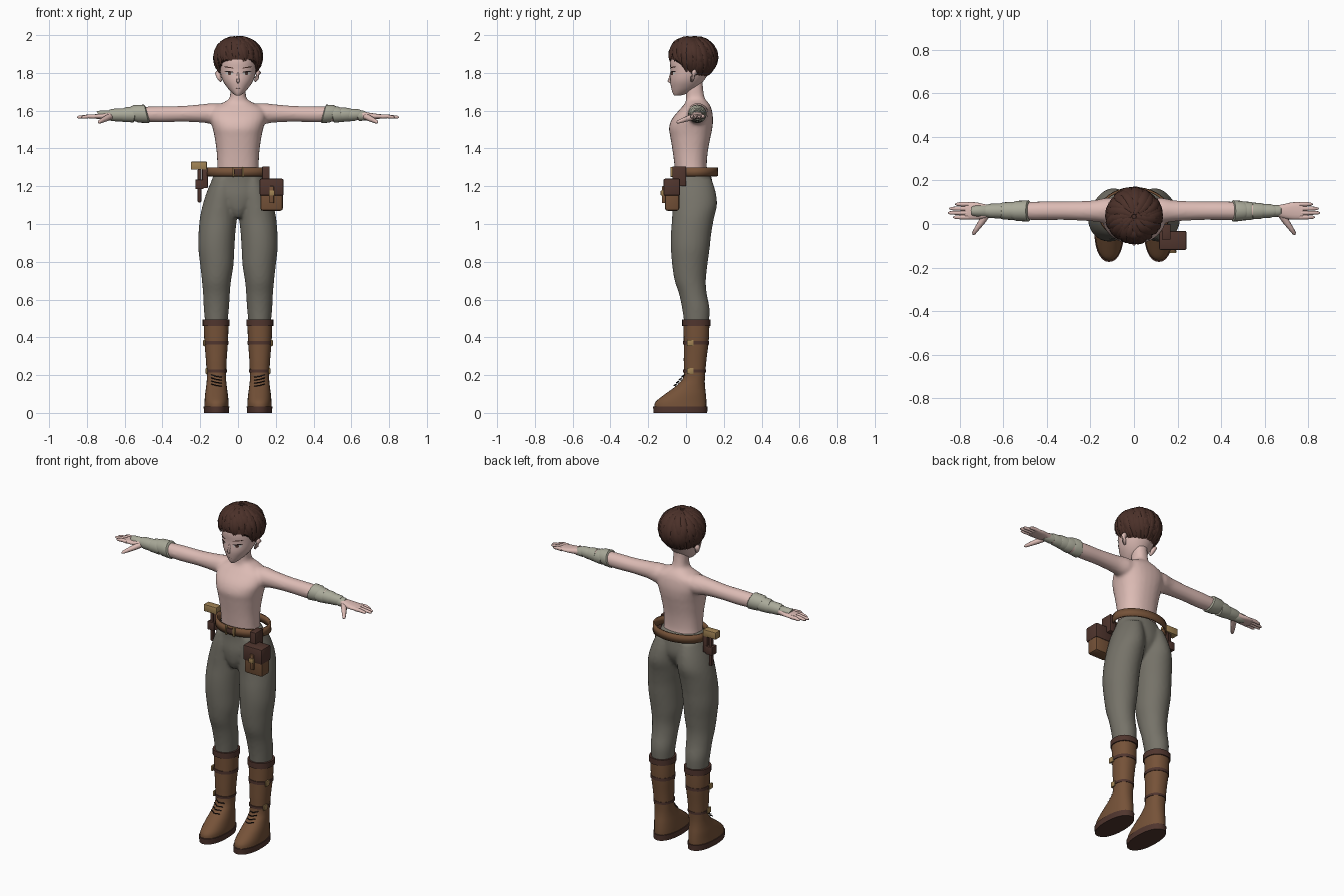
import bpy, bmesh, random
from math import sin, cos, pi, acos, sqrt, radians
from mathutils import Vector

random.seed(4)
cube = bpy.data.objects.get("Cube")
if cube:
    bpy.data.objects.remove(cube)


def material(name, *rgb):
    m = bpy.data.materials.new(name)
    m.use_nodes = True
    m.diffuse_color = (*rgb, 1)
    m.node_tree.nodes["Principled BSDF"].inputs["Base Color"].default_value = (*rgb, 1)
    return m


SKIN = material("skin", .72, .5, .46)
HAIR = material("dark brown hair", .07, .03, .022)
CLOTH = material("grey trouser cloth", .18, .17, .14)
LEATHER = material("brown leather", .18, .085, .04)
DARK = material("dark leather", .08, .036, .027)
WRAP = material("bandage", .4, .4, .32)
TAN = material("wood and brass", .36, .23, .09)
BLACK = material("black", .015, .01, .01)
WHITE = material("eye white", .6, .56, .53)


def finish(name, bm, mat, mirror=False, fuse=0, angle=40):
    """Turn a bmesh into a shaded object, optionally mirrored or fused."""
    bmesh.ops.recalc_face_normals(bm, faces=bm.faces)
    me = bpy.data.meshes.new(name)
    bm.to_mesh(me)
    bm.free()
    me.materials.append(mat)
    me.shade_smooth()
    me.set_sharp_from_angle(angle=radians(angle))
    ob = bpy.data.objects.new(name, me)
    bpy.context.collection.objects.link(ob)
    if mirror:
        ob.modifiers.new("mirror", 'MIRROR').use_mirror_merge = False
    if fuse:
        r = ob.modifiers.new("fuse", 'REMESH')
        r.mode, r.voxel_size, r.use_smooth_shade = 'VOXEL', fuse, True
        s = ob.modifiers.new("soften", 'SMOOTH')
        s.factor, s.iterations = .5, 5
    return ob


def spline(rows, steps):
    """Catmull-Rom interpolation between rows of numbers."""
    out = []
    for i in range(len(rows) - 1):
        quad = zip(rows[max(i - 1, 0)], rows[i], rows[i + 1], rows[min(i + 2, len(rows) - 1)])
        quad = list(quad)
        for s in range(steps):
            t = s / steps
            out.append([b + .5 * t * (c - a + t * (2*a - 5*b + 4*c - d + t * (3*(b - c) + d - a)))
                        for a, b, c, d in quad])
    return out + [list(rows[-1])]


def bridge(bm, rings, caps=True):
    for r, s in zip(rings, rings[1:]):
        for k in range(len(r)):
            j = (k + 1) % len(r)
            bm.faces.new((r[k], r[j], s[j], s[k]))
    if caps:
        bm.faces.new(rings[0])
        bm.faces.new(rings[-1])


def loft(bm, rows, axis='z', sides=28, steps=4, power=2, caps=True, tilt=0):
    """Rows are (position, low u, high u, low v, high v)."""
    rings = []
    for t, u0, u1, v0, v1 in spline(rows, steps):
        ring = []
        for k in range(sides):
            c, s = cos(2*pi*k/sides), sin(2*pi*k/sides)
            c, s = [abs(q) ** (2/power) * (1 if q > 0 else -1) for q in (c, s)]
            u, v = (u0 + u1)/2 + c*(u1 - u0)/2, (v0 + v1)/2 + s*(v1 - v0)/2
            ring.append(bm.verts.new((u, v, t) if axis == 'z' else (t + s*tilt, u, v)))
        rings.append(ring)
    bridge(bm, rings, caps)


def tube(bm, pts, radii, sides=8, flat=1, center=None):
    """Sweep a tapering section, flattened toward the center if given."""
    pts = [Vector(p) for p in pts]
    rings = []
    for i, p in enumerate(pts):
        t = (pts[min(i + 1, len(pts) - 1)] - pts[max(i - 1, 0)]).normalized()
        up = (p - center) if center else Vector((.1, .3, 1))
        side = t.cross(up).normalized()
        n = side.cross(t)
        rings.append([bm.verts.new(p + radii[i] * (side*cos(2*pi*k/sides) + n*sin(2*pi*k/sides)*flat))
                      for k in range(sides)])
    bridge(bm, rings)


def box(name, x, y, z, mat, bevel=.006, mirror=False):
    bm = bmesh.new()
    bmesh.ops.create_cube(bm, size=1)
    for v in bm.verts:
        v.co = [(a + b)/2 + c*(b - a) for (a, b), c in zip((x, y, z), v.co)]
    bmesh.ops.bevel(bm, geom=bm.edges[:], offset=bevel, segments=2, affect='EDGES', profile=.5)
    return finish(name, bm, mat, mirror)


# Bare torso and arms
bm = bmesh.new()
loft(bm, [(1.24, -.115, .115, -.055, .12), (1.3, -.11, .11, -.06, .11), (1.38, -.113, .113, -.07, .115),
          (1.46, -.124, .124, -.083, .13), (1.51, -.135, .135, -.09, .14), (1.56, -.148, .148, -.072, .143),
          (1.61, -.14, .14, -.03, .135), (1.64, -.085, .085, -.005, .12), (1.665, -.046, .046, 0, .1),
          (1.72, -.041, .041, 0, .09), (1.77, -.041, .041, 0, .09)], power=2.3)
ARM = [(.03, .015, .11, 1.54, 1.625), (.12, .005, .12, 1.527, 1.64), (.19, .012, .108, 1.537, 1.634),
       (.3, .018, .104, 1.541, 1.625), (.4, .018, .104, 1.538, 1.624), (.47, .018, .102, 1.54, 1.622),
       (.56, .026, .096, 1.545, 1.615), (.65, .034, .086, 1.55, 1.6), (.68, .032, .088, 1.553, 1.594)]
for s in (1, -1):
    loft(bm, [(s*r[0], *r[1:]) for r in ARM], 'x')
finish("torso_and_arms", bm, SKIN, fuse=.009)

# Hands
bm = bmesh.new()
loft(bm, [(.65, .036, .084, 1.553, 1.597), (.69, .025, .092, 1.555, 1.59), (.73, .02, .1, 1.556, 1.584),
          (.775, .022, .1, 1.559, 1.579)], 'x', 16, power=2.4)
for y, tip in ((.031, .83), (.051, .853), (.071, .847), (.091, .82)):
    tube(bm, [(.76, y, 1.569), (.79, y, 1.57), (tip - .01, y, 1.566), (tip, y, 1.564)], (.011, .0105, .008, .003))
tube(bm, [(.67, .05, 1.572), (.695, .015, 1.56), (.72, -.02, 1.548), (.735, -.042, 1.54), (.739, -.05, 1.537)],
     (.016, .016, .012, .009, .003))
finish("hands", bm, SKIN, True, angle=60)


# Forearm bandages made of overlapping tilted bands
def bandage(name, side, start, end, bands):
    bm = bmesh.new()
    step = (end - start) / bands
    for i in range(bands):
        f = i / (bands - 1)
        a, r, z = start + i*step, .049 - .021*f, 1.583 - .009*f
        rows = [(side*(a + d*step), .06 - r*k, .06 + r*k, z - r*k, z + r*k)
                for d, k in ((-.1, .86), (0, 1), (.9, .94), (1.2, .8))]
        loft(bm, rows, 'x', 20, 1, tilt=side * (.012, -.01, .004)[i % 3])
    finish(name, bm, WRAP)


bandage("left_bandage", 1, .455, .675, 5)
bandage("right_bandage", -1, .485, .725, 4)

# Trousers: two legs fused with the hips
LEG = [(1.24, .015, .135, -.055, .135), (1.17, .005, .165, -.068, .157), (1.1, .004, .187, -.072, .164),
       (1.03, .006, .202, -.074, .148), (.95, .014, .209, -.08, .134), (.87, .019, .21, -.08, .125),
       (.78, .024, .2, -.073, .113), (.7, .037, .191, -.06, .105), (.63, .043, .185, -.037, .11),
       (.55, .048, .181, -.02, .125), (.46, .058, .172, -.008, .12)]
bm = bmesh.new()
for s in (1, -1):
    loft(bm, [(z, s*a, s*b, c, d) for z, a, b, c, d in LEG])
loft(bm, [(1.035, -.03, .03, -.045, .05), (1.08, -.075, .075, -.066, .1), (1.15, -.135, .135, -.073, .14),
          (1.22, -.142, .142, -.066, .14), (1.285, -.12, .12, -.066, .125)])
finish("trousers", bm, CLOTH, fuse=.009)

# Boots
bm = bmesh.new()
loft(bm, [(.03, .05, .178, -.168, .108), (.06, .05, .177, -.16, .108), (.1, .054, .174, -.11, .105),
          (.145, .06, .168, -.05, .1), (.19, .063, .165, -.014, .1), (.28, .06, .17, -.012, .108),
          (.38, .053, .178, -.012, .12), (.48, .05, .182, -.014, .124)], power=2.2)
finish("boots", bm, LEATHER, True)
bm = bmesh.new()
loft(bm, [(0, .048, .18, -.172, .112), (.034, .046, .182, -.174, .114)], steps=1, power=2.2)
for z, h, a, b, c, d in ((.46, .034, .045, .187, -.02, .13), (.363, .018, .051, .181, -.016, .122),
                         (.215, .014, .059, .169, -.016, .105)):
    loft(bm, [(z, a, b, c, d), (z + h, a, b, c, d)], steps=1, power=2.2)
finish("soles_and_straps", bm, DARK, True)
for z, x in ((.37, .178), (.222, .165)):
    box("strap_buckle", (x - .004, x + .006), (.005, .04), (z - .016, z + .016), TAN, .003, True)
bm = bmesh.new()
for i in range(4):
    z, y = .145 + .016*i, -.06 + .014*i
    tube(bm, [(.086, y + .012, z - .004), (.114, y - .004, z), (.142, y + .01, z + .008)], (.003,) * 3, 5)
finish("boot_laces", bm, BLACK, True)

# Belt with buckle and loops
bm = bmesh.new()
loft(bm, [(1.253, -.165, .168, -.075, .17), (1.3, -.163, .166, -.073, .168)], steps=1, sides=40, caps=False)
belt = finish("belt", bm, LEATHER)
belt.modifiers.new("thickness", 'SOLIDIFY').thickness = .01
for x in (-.03, .022):
    box("belt_keeper", (x, x + .01), (-.083, -.066), (1.25, 1.303), TAN, .002)
box("buckle_tongue", (-.02, .022), (-.081, -.07), (1.262, 1.292), DARK, .003)

# Pouch
box("pouch", (.118, .238), (-.112, -.035), (1.07, 1.235), LEATHER, .014)
box("pouch_flap", (.115, .241), (-.119, -.031), (1.15, 1.24), DARK, .008)
box("pouch_strap", (.167, .19), (-.127, -.11), (1.11, 1.2), LEATHER, .003)
box("pouch_clasp", (.163, .194), (-.134, -.118), (1.15, 1.178), TAN, .004)
box("pouch_hanger", (.128, .168), (-.072, .0), (1.2, 1.305), DARK, .004)

# Hammer
box("hammer_head", (-.25, -.165), (.03, .075), (1.288, 1.33), TAN, .004)
box("hammer_handle", (-.214, -.194), (.042, .064), (1.115, 1.29), DARK, .005)
box("hammer_loop", (-.226, -.182), (.03, .076), (1.185, 1.235), DARK, .004)
box("hammer_strap", (-.19, -.16), (.035, .07), (1.19, 1.3), DARK, .004)

# Head
HEAD = [(1.68, -.012, .012, -.062, -.03), (1.692, -.028, .028, -.07, .01), (1.72, -.055, .055, -.078, .06),
        (1.76, -.081, .081, -.084, .095), (1.81, -.096, .096, -.082, .125), (1.87, -.1, .1, -.084, .138),
        (1.93, -.085, .085, -.06, .125), (1.965, -.045, .045, -.02, .09)]
bm = bmesh.new()
loft(bm, HEAD)
finish("head", bm, SKIN, angle=180)
bm = bmesh.new()
tube(bm, [(0, -.077, 1.805), (0, -.084, 1.775), (0, -.09, 1.757), (0, -.08, 1.748)], (.004, .007, .009, .005))
for s in (1, -1):
    tube(bm, [(s*.09, .03, 1.755), (s*.1, .035, 1.775), (s*.107, .045, 1.8), (s*.1, .045, 1.82)],
         (.006, .012, .016, .006))
finish("nose_and_ears", bm, SKIN, angle=180)

DENSE = spline(HEAD, 12)


def face_patch(name, x, z, rx, rz, lift, mat, slant=0, mirror=True):
    """Thin painted plate that follows the face surface."""
    bm = bmesh.new()

    def point(u, v):
        px, pz = x + u*rx, z + v*rz + slant*u*rx
        _, a, b, c, d = min(DENSE, key=lambda r: abs(r[0] - pz))
        return bm.verts.new((px, (c + d)/2 - (d - c)/2 * sqrt(max(0, 1 - (px/b)**2)) - lift, pz))
    mid = point(0, 0)
    rim = [point(cos(k*pi/8), sin(k*pi/8)) for k in range(16)]
    for k in range(16):
        bm.faces.new((mid, rim[k - 1], rim[k]))
    finish(name, bm, mat, mirror)


face_patch("eye_whites", .046, 1.797, .021, .009, .003, WHITE)
face_patch("irises", .045, 1.797, .009, .0095, .004, DARK)
face_patch("upper_lashes", .047, 1.806, .024, .0035, .005, BLACK, .1)
face_patch("eyebrows", .048, 1.829, .026, .003, .004, HAIR, .15)
face_patch("mouth", 0, 1.718, .012, .0015, .003, DARK, mirror=False)

# Hair: a scalp cap covered by swept tapering locks
CENTER = Vector((0, .035, 1.875))


def hairline(phi):
    f = min(1, max(0, (-sin(phi) - .1) / .65))
    return acos((-.1 + .095 * f*f*(3 - 2*f)) / .115)


def scalp(phi, theta, lift=1):
    return CENTER + lift * Vector((.122*sin(theta)*cos(phi), .125*sin(theta)*sin(phi), .115*cos(theta)))


bm = bmesh.new()
angles = [2*pi*k/48 for k in range(48)]
bridge(bm, [[bm.verts.new(scalp(p, hairline(p) * t/12, .975)) for p in angles] for t in range(1, 13)])
finish("hair_cap", bm, HAIR, angle=60)
bm = bmesh.new()
for layer, count in enumerate((40, 30, 20)):
    for k in range(count):
        phi = 2*pi*(k + random.random()*.7) / count
        first = .08 + .22*layer*random.random()
        last = hairline(phi) * random.uniform(.97, 1.07) * (1 - .18*layer)
        drift = random.uniform(.1, .5)
        size, puff = random.uniform(.017, .024), random.uniform(.0, .045)
        path, radii = [], []
        for i in range(8):
            t = i / 7
            path.append(scalp(phi + drift*(t - .6), first + (last - first)*t, .985 + puff*sin(pi*t*.85) + .012*layer))
            radii.append(size * (sin(pi*(.12 + .87*t)) ** .7) + .001)
        tube(bm, path, radii, 6, .45, CENTER)
finish("hair_locks", bm, HAIR, angle=50)
